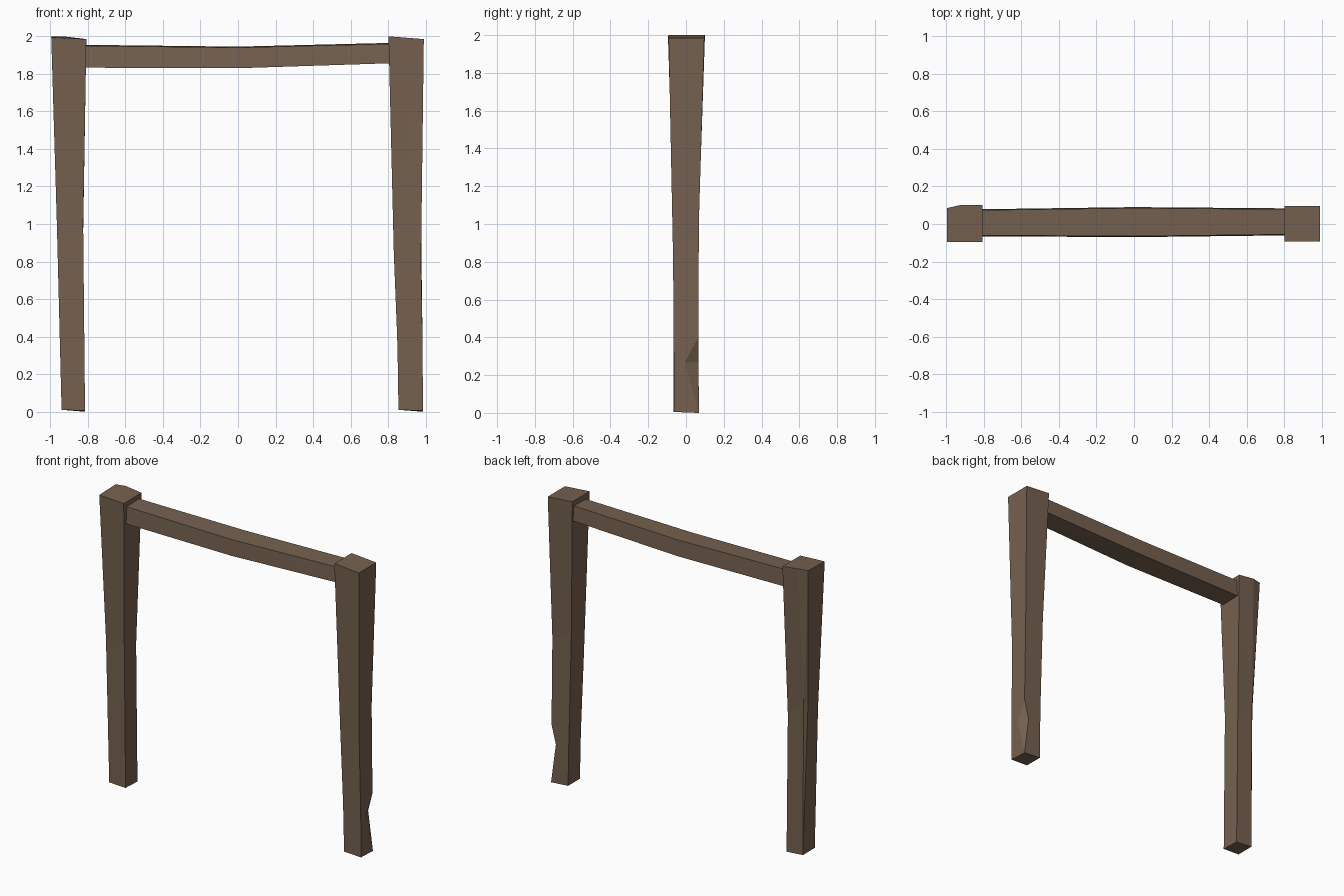
import bpy, bmesh

if "Cube" in bpy.data.objects:
    bpy.data.objects.remove(bpy.data.objects["Cube"])

wood = bpy.data.materials.new("dark_wood")
wood.diffuse_color = (0.18, 0.12, 0.08, 1)
wood.use_nodes = True
wood.node_tree.nodes["Principled BSDF"].inputs["Base Color"].default_value = wood.diffuse_color


def loft(name, rings):
    """Skin a hewn timber through rings of equal point count."""
    bm = bmesh.new()
    loops = [[bm.verts.new(p) for p in ring] for ring in rings]
    n = len(loops[0])
    for a, b in zip(loops, loops[1:]):
        for i in range(n):
            j = (i + 1) % n
            bm.faces.new((a[i], a[j], b[j], b[i]))
    bm.faces.new(loops[0])
    bm.faces.new(loops[-1])
    bmesh.ops.remove_doubles(bm, verts=bm.verts, dist=0.0005)
    bmesh.ops.triangulate(bm, faces=[f for f in bm.faces if len(f.verts) > 3])
    bmesh.ops.recalc_face_normals(bm, faces=bm.faces)
    mesh = bpy.data.meshes.new(name)
    bm.to_mesh(mesh)
    bm.free()
    mesh.materials.append(wood)
    obj = bpy.data.objects.new(name, mesh)
    bpy.context.collection.objects.link(obj)


def post_ring(x0, x1, y0, y1, z, right_chip=(0, 0), left_chip=(0, 0)):
    """Four corners, the back two split so they can be chipped; z per corner."""
    fl, fr, br, bl = z
    rx, ry = right_chip
    lx, ly = left_chip
    return [(x0, y0, fl), (x1, y0, fr), (x1, y1 - ry, br), (x1 - rx, y1, br),
            (x0 + lx, y1, bl), (x0, y1 - ly, bl)]


# Left post: flares toward the top, back outer corner worn at the head
loft("left_post", [
    post_ring(-0.94, -0.815, -0.065, 0.065, (0.01, 0.005, 0.0, 0.01)),
    post_ring(-0.965, -0.825, -0.065, 0.065, (1.0, 1.0, 0.95, 1.05),
              left_chip=(0.02, 0.02)),
    post_ring(-0.995, -0.808, -0.095, 0.1, (1.995, 1.985, 1.985, 2.0),
              left_chip=(0.065, 0.015)),
])

# Right post: same flare, with a chip low on the back outer edge
loft("right_post", [
    post_ring(0.855, 0.985, -0.062, 0.068, (0.01, 0.005, 0.0, 0.01)),
    post_ring(0.851, 0.984, -0.064, 0.067, (0.27,) * 4, right_chip=(0.035, 0.072)),
    post_ring(0.848, 0.983, -0.066, 0.066, (0.4,) * 4),
    post_ring(0.83, 0.975, -0.068, 0.068, (0.85, 0.8, 1.0, 1.05)),
    post_ring(0.802, 0.99, -0.092, 0.097, (2.0, 1.985, 1.985, 2.0)),
])

# Crossbeam: slightly bowed, ends let into the posts
beam = [(-0.86, -0.065, 0.078, 1.833, 1.955),
        (0.0, -0.07, 0.09, 1.83, 1.945),
        (0.86, -0.06, 0.083, 1.858, 1.966)]
loft("crossbeam", [[(x, y0, z0), (x, y1, z0 + 0.005), (x, y1 - 0.005, z1),
                    (x, y0 + 0.005, z1 - 0.005)]
                   for x, y0, y1, z0, z1 in beam])
